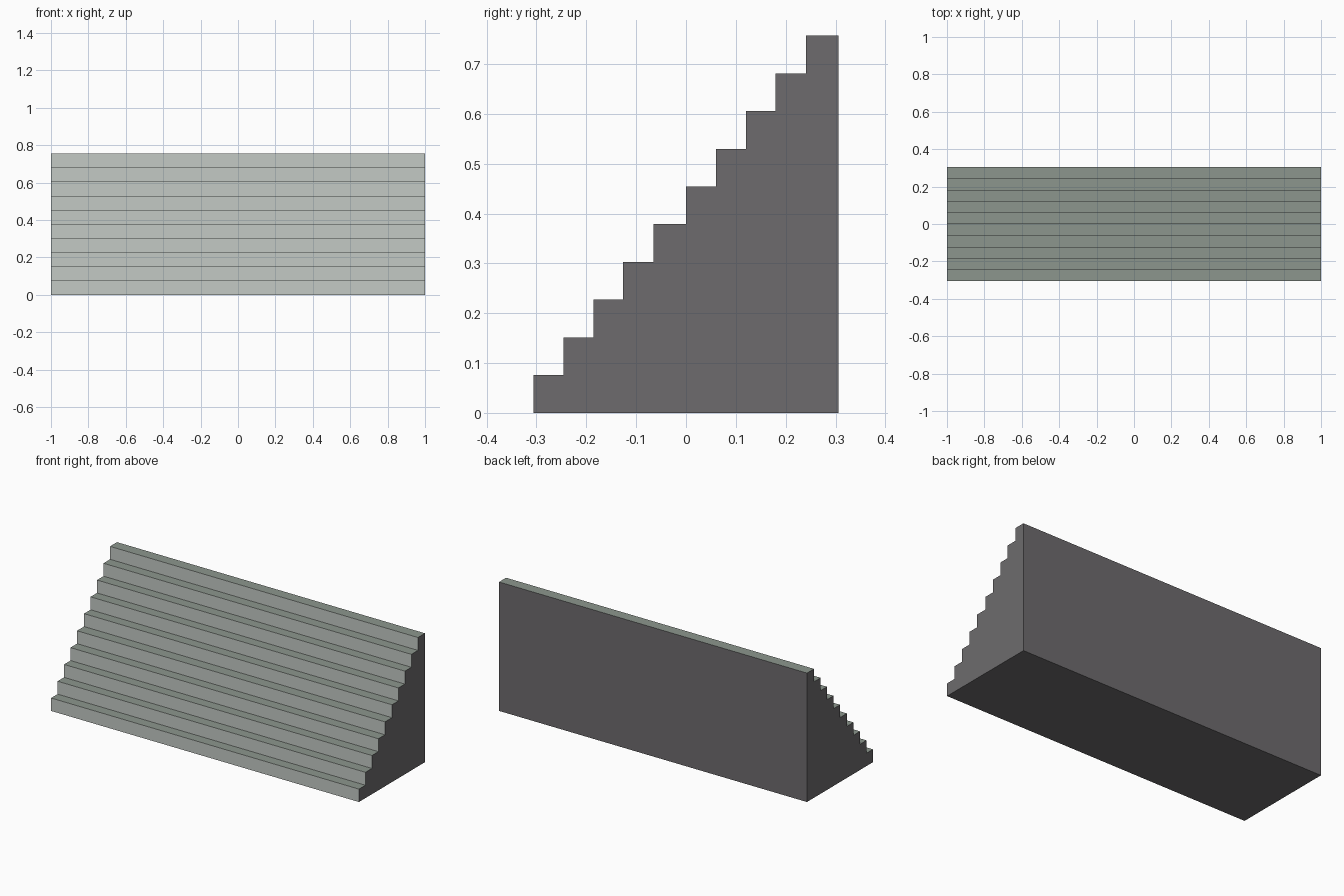
import bpy, bmesh

if "Cube" in bpy.data.objects:
    bpy.data.objects.remove(bpy.data.objects["Cube"])


def make_material(name, rgb):
    mat = bpy.data.materials.new(name)
    mat.diffuse_color = (*rgb, 1.0)
    mat.use_nodes = True
    mat.node_tree.nodes["Principled BSDF"].inputs["Base Color"].default_value = mat.diffuse_color
    return mat


# Stair profile: two flights of five steps, the last tread of each slightly deeper
edges = [-0.306, -0.246, -0.186, -0.126, -0.065, 0.0, 0.06, 0.12, 0.18, 0.241, 0.306]
rise = 0.0757
profile = [(edges[-1], 0.0), (edges[0], 0.0)]
for i in range(10):
    profile += [(edges[i], rise * (i + 1)), (edges[i + 1], rise * (i + 1))]
    # riser foot is shared with the previous tread end

# Extrude the profile across the full width
bm = bmesh.new()
side = bm.faces.new([bm.verts.new((-1.0, y, z)) for y, z in profile])
ext = bmesh.ops.extrude_face_region(bm, geom=[side])
bmesh.ops.translate(bm, vec=(2.0, 0, 0),
                    verts=[v for v in ext["geom"] if isinstance(v, bmesh.types.BMVert)])
if side.is_valid and len([f for f in bm.faces if len(f.verts) > 4]) < 2:
    bm.faces.new([v for v in side.verts])
bmesh.ops.remove_doubles(bm, verts=bm.verts, dist=1e-5)
bmesh.ops.recalc_face_normals(bm, faces=bm.faces)
bm.normal_update()

# Colour by direction: risers face front, treads face up, the rest is dark stone
for f in bm.faces:
    if f.normal.z > 0.5:
        f.material_index = 1
    elif f.normal.y < -0.5:
        f.material_index = 0
    else:
        f.material_index = 2

mesh = bpy.data.meshes.new("stairs")
bm.to_mesh(mesh)
bm.free()
mesh.materials.append(make_material("pale green grey riser", (0.55, 0.59, 0.555)))
mesh.materials.append(make_material("green grey tread", (0.265, 0.305, 0.27)))
mesh.materials.append(make_material("dark grey sides", (0.155, 0.148, 0.155)))
stairs = bpy.data.objects.new("stairs", mesh)
bpy.context.collection.objects.link(stairs)
